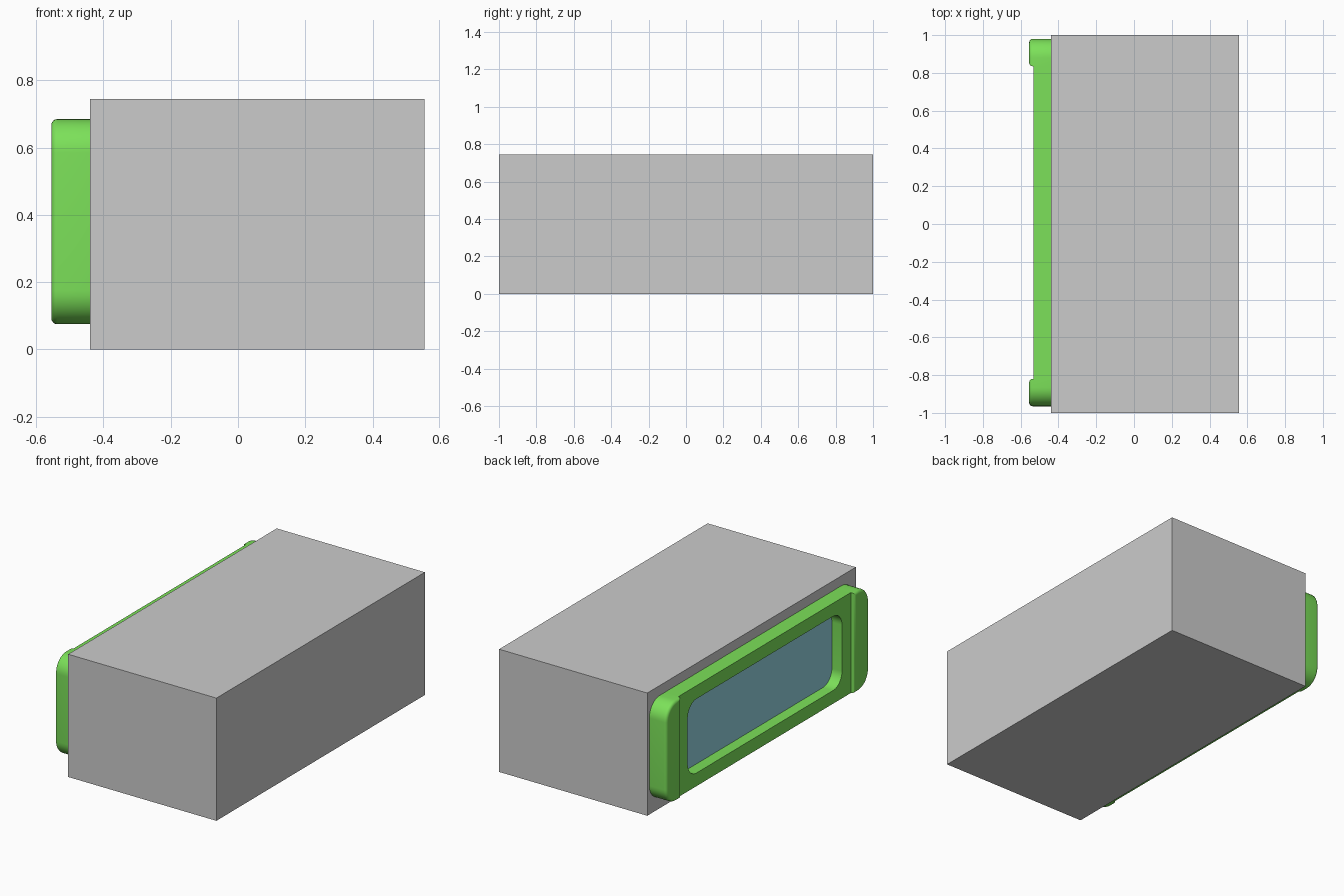
import bpy, bmesh
from math import sin, cos, pi, radians

if "Cube" in bpy.data.objects:
    bpy.data.objects.remove(bpy.data.objects["Cube"])


def material(name, rgb):
    m = bpy.data.materials.new(name)
    m.diffuse_color = (*rgb, 1)
    m.use_nodes = True
    m.node_tree.nodes["Principled BSDF"].inputs["Base Color"].default_value = m.diffuse_color
    return m


green = material("green", (0.20, 0.75, 0.10))
glass = material("blue_grey", (0.30, 0.66, 0.76))


def outline(y0, y1, z0, z1, r_low=0, r_high=0, n=10):
    """Rectangle in the YZ plane, with radii for the low-y and high-y corners."""
    pts = []
    corners = [(y1, z1, -1, -1, r_high, 0), (y0, z1, 1, -1, r_low, 1),
               (y0, z0, 1, 1, r_low, 2), (y1, z0, -1, 1, r_high, 3)]
    for y, z, sy, sz, r, q in corners:
        if r == 0:
            pts.append((y, z))
            continue
        for i in range(n + 1):
            a = (q + i / n) * pi / 2
            pts.append((y + sy * r + r * cos(a), z + sz * r + r * sin(a)))
    return pts


def slab(name, loops, x_back, x_front, mat=None, bevel=0):
    """Extrude an outline (a second loop is a hole) from x_back to x_front."""
    bm = bmesh.new()
    edges = []
    for pts in loops:
        vs = [bm.verts.new((x_back, y, z)) for y, z in pts]
        if len(loops) == 1:
            bm.faces.new(vs)
        else:
            edges += [bm.edges.new((vs[i - 1], vs[i])) for i in range(len(vs))]
    if edges:
        bmesh.ops.triangle_fill(bm, use_beauty=True, edges=edges)
    ext = bmesh.ops.extrude_face_region(bm, geom=bm.faces[:])["geom"]
    moved = [g for g in ext if isinstance(g, bmesh.types.BMVert)]
    bmesh.ops.translate(bm, verts=moved, vec=(x_front - x_back, 0, 0))
    bmesh.ops.recalc_face_normals(bm, faces=bm.faces[:])
    if bevel:
        rim = [e for e in bm.edges
               if all(abs(v.co.x - x_front) < 1e-5 for v in e.verts)]
        bmesh.ops.bevel(bm, geom=rim, offset=bevel, segments=4,
                        profile=0.5, affect='EDGES')
    me = bpy.data.meshes.new(name)
    bm.to_mesh(me)
    bm.free()
    ob = bpy.data.objects.new(name, me)
    bpy.context.collection.objects.link(ob)
    if mat:
        me.materials.append(mat)
    bpy.ops.object.select_all(action='DESELECT')
    ob.select_set(True)
    bpy.context.view_layer.objects.active = ob
    bpy.ops.object.shade_smooth_by_angle(angle=radians(30))
    return ob


BACK, FACE = -0.44, -0.533
Z0, Z1 = 0.075, 0.685

# Main block
slab("body_block", [outline(-1, 1, 0, 0.745)], 0.555, BACK)

# Frame with a rounded window opening
opening = outline(-0.735, 0.745, 0.155, 0.605, 0.085, 0.085)
slab("display_frame", [outline(-0.82, 0.835, Z0, Z1), opening], BACK, FACE, green)

# Recessed panel filling the opening
slab("display_panel", [opening], BACK, -0.465, glass)

# Raised end caps with rounded outer corners
slab("end_cap_high", [outline(0.835, 0.98, Z0, Z1, 0, 0.1)], BACK, -0.555, green, 0.018)
slab("end_cap_low", [outline(-0.965, -0.82, Z0, Z1, 0.1, 0)], BACK, -0.555, green, 0.018)
